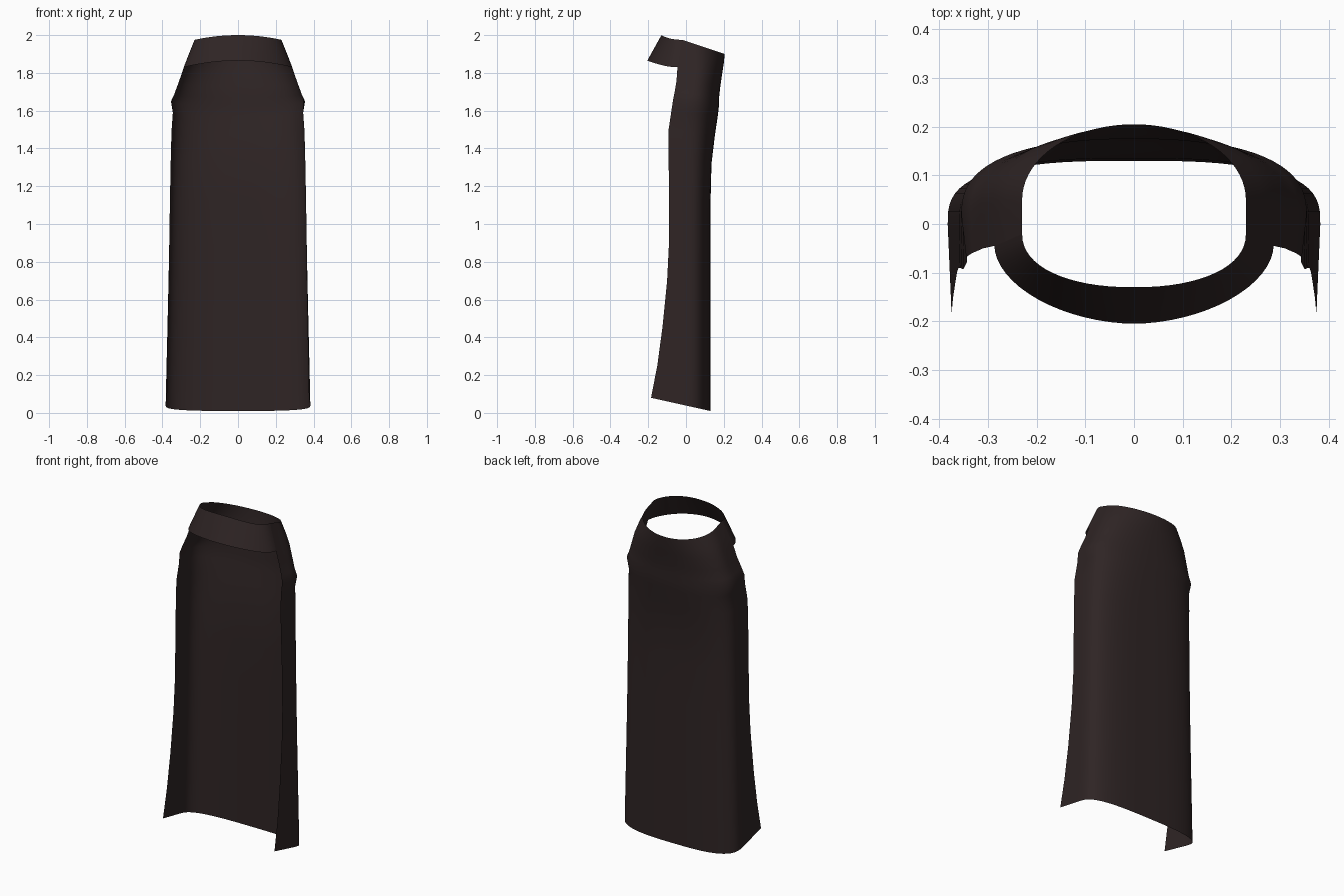
import bpy, math
from mathutils import Vector

cube = bpy.data.objects.get("Cube")
if cube:
    bpy.data.objects.remove(cube, do_unlink=True)

cloth = bpy.data.materials.new("dark brown cloth")
cloth.use_nodes = True
colour = (0.028, 0.018, 0.018, 1)
cloth.diffuse_color = colour
bsdf = cloth.node_tree.nodes["Principled BSDF"]
bsdf.inputs["Base Color"].default_value = colour
bsdf.inputs["Roughness"].default_value = 0.9


def arc(w, yc, depth, n, start, end, steps):
    """Part of a superellipse, angles in degrees measured from +x."""
    pts = []
    for i in range(steps + 1):
        a = math.radians(start + (end - start) * i / steps)
        c, s = math.cos(a), math.sin(a)
        x = w * max(c, 0) ** (2 / n) if c > 1e-6 else 0
        y = yc + depth * math.copysign(abs(s) ** (2 / n) if abs(s) > 1e-6 else 0, s)
        pts.append((x, y))
    return pts


def loft(name, rows):
    """Skin half rows running from back to front, then mirror across x."""
    cols = len(rows[0])
    verts = [p for row in rows for p in row]
    faces = [(r * cols + c, r * cols + c + 1, (r + 1) * cols + c + 1, (r + 1) * cols + c)
             for r in range(len(rows) - 1) for c in range(cols - 1)]
    mesh = bpy.data.meshes.new(name)
    mesh.from_pydata(verts, [], faces)
    mesh.materials.append(cloth)
    obj = bpy.data.objects.new(name, mesh)
    bpy.context.collection.objects.link(obj)
    mirror = obj.modifiers.new("mirror", 'MIRROR')
    mirror.use_clip = True
    for poly in mesh.polygons:
        poly.use_smooth = True
    return obj


# Back panel: front z, back z, half width, side y, back y, front edge x and y, squareness
levels = [
    (1.975, 1.90, .23, .05, .205, .23, -.02, 2.0),
    (1.90, 1.85, .263, .05, .20, .26, -.034, 2.1),
    (1.83, 1.80, .29, .05, .192, .287, -.045, 2.2),
    (1.76, 1.73, .315, .04, .182, .31, -.05, 2.3),
    (1.70, 1.67, .336, .03, .175, .333, -.06, 2.4),
    (1.66, 1.63, .355, .02, .175, .345, -.068, 2.5),
    (1.60, 1.57, .345, .01, .168, .343, -.077, 2.6),
    (1.50, 1.47, .352, 0, .153, .35, -.092, 2.8),
    (1.35, 1.32, .356, 0, .135, .354, -.092, 3.0),
    (1.15, 1.12, .36, 0, .13, .358, -.09, 3.0),
    (.90, .87, .364, 0, .13, .361, -.09, 3.0),
    (.70, .66, .368, 0, .13, .364, -.10, 3.0),
    (.45, .40, .374, 0, .13, .368, -.125, 3.0),
    (.25, .19, .379, 0, .13, .372, -.152, 3.0),
    (.08, .01, .383, 0, .13, .375, -.185, 3.0),
]
panel_rows = []
for zf, zb, w, yc, yb, xe, ye, n in levels:
    outline = arc(w, yc, yb - yc, n, 90, 0, 18)
    outline += [(w + (xe - w) * t / 4, yc + (ye - yc) * t / 4) for t in range(1, 5)]
    panel_rows.append([(x, y, zf + (zb - zf) * (y - ye) / (yb - ye)) for x, y in outline])
loft("back_panel", panel_rows)

# Front waistband: flares from the rim down to its lower edge
rim = arc(.23, -.02, .11, 2.2, 0, -90, 16)
hem = arc(.287, -.045, .16, 1.85, 0, -90, 16)
top = [Vector((x, y, 2.0 - .025 * (x / .23) ** 2)) for x, y in rim]
low = [Vector((x, y, 1.865 - .035 * (x / .287) ** 2)) for x, y in hem]
loft("front_waistband", [[tuple(a.lerp(b, t / 3)) for a, b in zip(top, low)] for t in range(4)])
